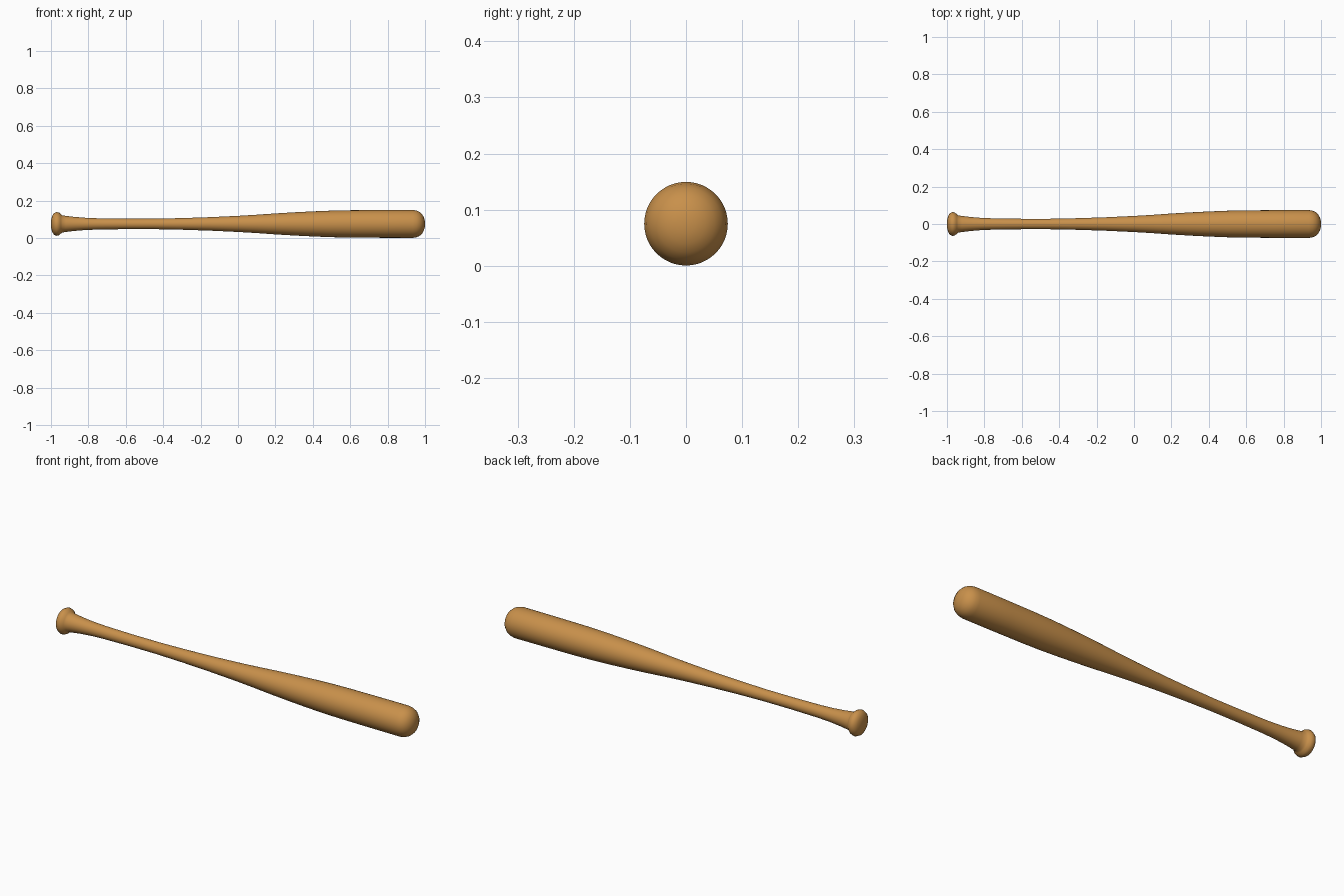
import bpy, bmesh, math

if "Cube" in bpy.data.objects:
    bpy.data.objects.remove(bpy.data.objects["Cube"])

SIDES = 48
AXIS_Z = 0.075

wood = bpy.data.materials.new("warm wood")
wood.diffuse_color = (0.58, 0.28, 0.07, 1)
wood.use_nodes = True
wood.node_tree.nodes["Principled BSDF"].inputs["Base Color"].default_value = wood.diffuse_color

# Profile (x, radius) from knob to barrel tip
profile = [
    (-1.0, 0.0), (-0.999, 0.022), (-0.994, 0.042), (-0.985, 0.057), (-0.97, 0.064),
    (-0.956, 0.060), (-0.947, 0.052), (-0.94, 0.046), (-0.92, 0.043), (-0.88, 0.038),
    (-0.82, 0.033), (-0.75, 0.030), (-0.6, 0.028), (-0.45, 0.028), (-0.3, 0.031),
    (-0.15, 0.036), (0.0, 0.043), (0.1, 0.049), (0.2, 0.056), (0.3, 0.062),
    (0.4, 0.067), (0.5, 0.071), (0.6, 0.073), (0.75, 0.074), (0.935, 0.0745),
    (0.955, 0.071), (0.971, 0.064), (0.985, 0.051), (0.994, 0.035), (0.999, 0.017), (1.0, 0.0),
]

# Lathe the profile round the x axis
bm = bmesh.new()
verts = [bm.verts.new((x, 0, AXIS_Z + r)) for x, r in profile]
edges = [bm.edges.new(pair) for pair in zip(verts, verts[1:])]
bmesh.ops.spin(bm, geom=verts + edges, cent=(0, 0, AXIS_Z), axis=(1, 0, 0),
               angle=math.tau, steps=SIDES, use_duplicate=False)
bmesh.ops.remove_doubles(bm, verts=bm.verts, dist=0.0003)
bmesh.ops.recalc_face_normals(bm, faces=bm.faces)
for f in bm.faces:
    f.smooth = True

mesh = bpy.data.meshes.new("bat")
bm.to_mesh(mesh)
bm.free()
mesh.materials.append(wood)
bat = bpy.data.objects.new("bat", mesh)
bpy.context.collection.objects.link(bat)
